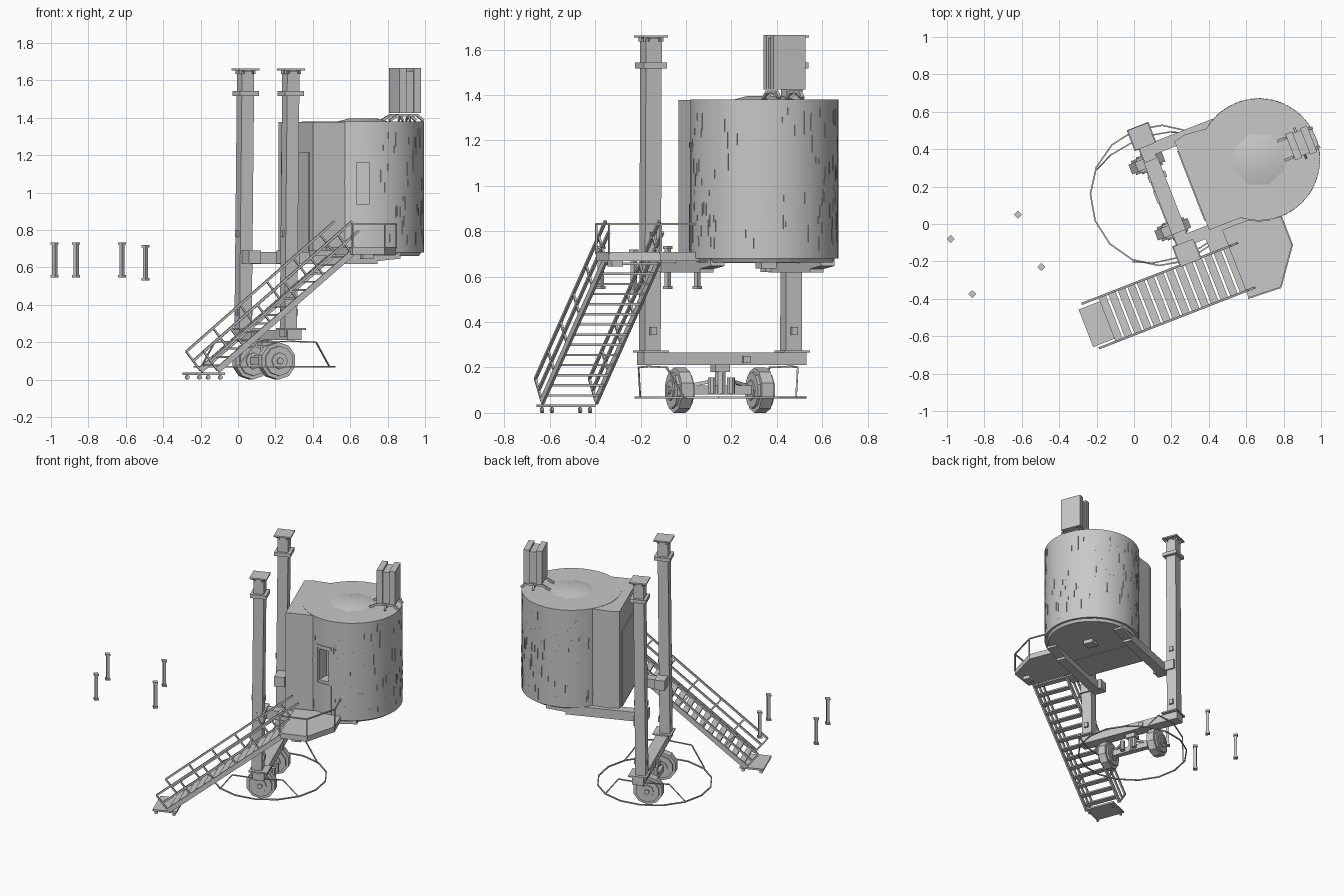
import bpy, bmesh, math, random
from mathutils import Matrix, Vector

if "Cube" in bpy.data.objects:
    bpy.data.objects.remove(bpy.data.objects["Cube"])
random.seed(4)

# Shared frame: origin under the drum, turned so that the masts lie on -x
FRAME = Matrix.Translation((0.668, 0.345, 0)) @ Matrix.Rotation(math.radians(21.3), 4, 'Z')

GREY = bpy.data.materials.new("light grey")
GREY.use_nodes = True
GREY.diffuse_color = (0.58, 0.58, 0.58, 1)
GREY.node_tree.nodes["Principled BSDF"].inputs["Base Color"].default_value = GREY.diffuse_color


def box(bm, size, at, turn=None):
    m = Matrix.Translation(at) @ (turn or Matrix()) @ Matrix.Diagonal((*size, 1))
    bmesh.ops.create_cube(bm, size=1, matrix=m)


def cyl(bm, r1, r2, depth, at, sides, axis='Z'):
    turn = Matrix.Rotation(math.pi / 2, 4, 'X') if axis == 'Y' else Matrix()
    bmesh.ops.create_cone(bm, cap_ends=True, segments=sides, radius1=r1, radius2=r2,
                          depth=depth, matrix=Matrix.Translation(at) @ turn)


def bar(bm, p, q, w=0.01, h=None):
    """Square bar from p to q; h is its height across."""
    p, q = Vector(p), Vector(q)
    d = q - p
    box(bm, (w, h or w, d.length), (p + q) / 2, d.to_track_quat('Z', 'Y').to_matrix().to_4x4())


def path(bm, pts, w=0.01):
    for p, q in zip(pts, pts[1:]):
        bar(bm, p, q, w)


def prism(bm, outline, z0, z1):
    face = bm.faces.new([bm.verts.new((x, y, z0)) for x, y in outline])
    new = bmesh.ops.extrude_face_region(bm, geom=[face])["geom"]
    bmesh.ops.translate(bm, verts=[v for v in new if isinstance(v, bmesh.types.BMVert)],
                        vec=(0, 0, z1 - z0))


def finish(name, bm, smooth=False):
    bmesh.ops.recalc_face_normals(bm, faces=bm.faces)
    mesh = bpy.data.meshes.new(name)
    bm.to_mesh(mesh)
    bm.free()
    mesh.materials.append(GREY)
    ob = bpy.data.objects.new(name, mesh)
    ob.matrix_world = FRAME
    bpy.context.collection.objects.link(ob)
    if smooth:
        bpy.ops.object.select_all(action='DESELECT')
        ob.select_set(True)
        bpy.context.view_layer.objects.active = ob
        bpy.ops.object.shade_smooth_by_angle(angle=math.radians(35))
    return ob


# Drum body
R, Z0, Z1 = 0.326, 0.68, 1.38
DOOR = math.radians(-111.3)
bm = bmesh.new()
cyl(bm, R, R, Z1 - Z0, (0, 0, (Z0 + Z1) / 2), 48)
drum = finish("drum", bm, smooth=True)

# Window pocket cut into the drum
bm = bmesh.new()
box(bm, (0.16, 0.07, 0.22), (R * math.cos(DOOR), R * math.sin(DOOR), 1.05),
    Matrix.Rotation(DOOR, 4, 'Z'))
cutter = finish("window_cutter", bm)
cutter.hide_render = True
mod = drum.modifiers.new("window", 'BOOLEAN')
mod.object, mod.solver = cutter, 'EXACT'
bpy.ops.object.select_all(action='DESELECT')
drum.select_set(True)
bpy.context.view_layer.objects.active = drum
bpy.ops.object.modifier_apply(modifier="window")
bpy.data.objects.remove(cutter)

# Bottom flange and roof hatch
bm = bmesh.new()
cyl(bm, 0.30, 0.312, 0.02, (0, 0, 0.672), 32)
box(bm, (0.07, 0.07, 0.03), (0.02, 0, 0.65))
finish("drum_base", bm)
bm = bmesh.new()
cyl(bm, 0.145, 0.08, 0.016, (0, 0, 1.388), 8)
finish("roof_hatch", bm, smooth=True)

# Door frame bent around the drum
bm = bmesh.new()
for z0, z1 in ((1.17, 1.19), (0.71, 0.92)):
    arc = [DOOR + 0.18 * t / 4 for t in range(-4, 5)]
    ring = [(0.331 * math.cos(a), 0.331 * math.sin(a)) for a in arc]
    ring += [(0.322 * math.cos(a), 0.322 * math.sin(a)) for a in reversed(arc)]
    prism(bm, ring, z0, z1)
for side in (-1, 1):
    a = DOOR + side * 0.165
    box(bm, (0.008, 0.012, 0.25), (0.327 * math.cos(a), 0.327 * math.sin(a), 1.045),
        Matrix.Rotation(a, 4, 'Z'))
finish("drum_door", bm)

# Short upright strips scattered over the cladding
bm = bmesh.new()
for i in range(260):
    a = random.uniform(-2.3, 2.3)
    length = random.uniform(0.02, 0.08)
    z = random.uniform(Z0 + 0.05, Z1 - 0.05)
    if abs(a - DOOR) > 0.22:
        box(bm, (0.003, 0.004, length), (R * math.cos(a), R * math.sin(a), z),
            Matrix.Rotation(a, 4, 'Z'))
finish("cladding_strips", bm)

# Entry housing between drum and masts, with its door
bm = bmesh.new()
prism(bm, [(-0.385, -0.255), (-0.15, -0.255), (-0.15, 0.25), (-0.32, 0.268), (-0.385, 0.255)],
      0.66, 1.378)
finish("entry_housing", bm)
bm = bmesh.new()
box(bm, (0.008, 0.40, 0.54), (-0.387, 0, 0.945))
finish("entry_door", bm)

# Roof unit: two slabs around a core, on two skids
bm = bmesh.new()
for u in (0.2, 0.285):
    box(bm, (0.04, 0.15, 0.24), (u, 0, 1.545))
box(bm, (0.06, 0.13, 0.225), (0.242, 0, 1.538))
finish("roof_unit", bm)
bm = bmesh.new()
for v in (-0.055, 0.055):
    path(bm, [(0.13, v, 1.385), (0.18, v, 1.413), (0.29, v, 1.413), (0.325, v, 1.385)], 0.014)
    path(bm, [(0.238, v - 0.03, 1.385), (0.238, v, 1.412), (0.238, v + 0.03, 1.385)])
finish("roof_unit_skids", bm)

# Masts, carrying arms and wheels on both sides
MX = -0.54
for side, label, v in ((1, "left", 0.342), (-1, "right", -0.325)):
    bm = bmesh.new()
    bar(bm, (MX - 0.015, v, 0.23), (MX, v, 1.65), 0.075, 0.07)
    box(bm, (0.11, 0.11, 0.025), (MX, v, 1.53))
    box(bm, (0.115, 0.115, 0.01), (MX, v, 1.658))
    box(bm, (0.125, 0.12, 0.01), (MX, v, 0.27))
    for t in (-1, 1):
        box(bm, (0.095, 0.005, 0.02), (MX, v + 0.025 * t, 1.645))
        box(bm, (0.005, 0.095, 0.02), (MX + 0.025 * t, v, 1.645))
    for z in (0.36, 0.78):
        box(bm, (0.09, 0.03, 0.035), (MX - 0.01, v, z))
    finish(label + "_mast", bm)

    bm = bmesh.new()
    box(bm, (0.07, 0.16, 0.07), (MX, 0.285 * side, 0.655))
    box(bm, (0.50, 0.065, 0.065), (-0.28, 0.26 * side, 0.65))
    bar(bm, (-0.04, 0.26 * side, 0.648), (0.10, 0.26 * side, 0.662), 0.065, 0.03)
    finish(label + "_carrying_arm", bm)

    bm = bmesh.new()
    v = 0.01 + 0.19 * side
    cyl(bm, 0.1, 0.1, 0.055, (-0.565, v, 0.1), 10, 'Y')
    cyl(bm, 0.08, 0.08, 0.08, (-0.565, v, 0.1), 10, 'Y')
    cyl(bm, 0.045, 0.045, 0.095, (-0.565, v, 0.1), 8, 'Y')
    cyl(bm, 0.018, 0.018, 0.115, (-0.565, v, 0.1), 8, 'Y')
    finish(label + "_wheel", bm)

# Chassis: beam, axle and steering parts
bm = bmesh.new()
box(bm, (0.08, 0.77, 0.055), (MX, 0.01, 0.238))
box(bm, (0.04, 0.3, 0.04), (-0.565, 0.01, 0.1))
box(bm, (0.06, 0.07, 0.03), (-0.56, 0.01, 0.195))
cyl(bm, 0.025, 0.025, 0.13, (-0.56, 0.01, 0.15), 8)
for v in (-0.045, 0.045):
    cyl(bm, 0.018, 0.018, 0.07, (-0.52, v, 0.12), 8)
    bar(bm, (-0.52, v, 0.14), (-0.565, v * 3, 0.12), 0.015)
box(bm, (0.1, 0.035, 0.03), (MX, 0.11, 0.235))
finish("chassis", bm)

# Ground ring held by bent struts
bm = bmesh.new()
N, RR = 16, 0.375
path(bm, [(-0.56 + RR * math.cos(math.tau * i / N), 0.012 + RR * math.sin(math.tau * i / N), 0.068)
          for i in range(N + 1)], 0.008)
for s in (-1, 1):
    for t in (-1, 1):
        path(bm, [(MX, 0.34 * s, 0.205), (-0.56 + 0.17 * t, 0.31 * s, 0.2),
                  (-0.56 + 0.265 * t, 0.265 * s, 0.068)], 0.007)
finish("ground_ring", bm)

# Staircase: stringers, treads and handrails
A, B = Vector((-1.08, 0, 0.05)), Vector((-0.31, 0, 0.675))
UP = Vector((-0.08, 0, 0.1))
STEPS = 14
bm = bmesh.new()
rails = bmesh.new()
for v in (-0.375, -0.63):
    off = Vector((0, v, 0))
    bar(bm, A + off, B + off, 0.012, 0.032)
    for k in (0.5, 1):
        bar(rails, A + off + UP * k, B + off + UP * k + Vector((0.08, 0, 0.07)), 0.012)
    for i in range(6):
        foot = A.lerp(B, i / 5) + off
        bar(rails, foot, foot + UP, 0.01)
for i in range(STEPS):
    p = A.lerp(B, (i + 0.6) / STEPS)
    box(bm, (0.042, 0.25, 0.01), (p.x, -0.5025, p.z))
finish("stairs", bm)
finish("stair_rails", rails)

# Foot pad with small castors
bm = bmesh.new()
box(bm, (0.16, 0.215, 0.012), (-1.11, -0.505, 0.032))
for u in (-1.17, -1.05):
    for v in (-0.595, -0.415):
        cyl(bm, 0.012, 0.012, 0.012, (u, v, 0.012), 8, 'Y')
        box(bm, (0.006, 0.006, 0.02), (u, v, 0.022))
finish("stair_foot_pad", bm)

# Landing with a single rail around its outer edge
bm = bmesh.new()
edge = [(-0.32, -0.67), (-0.14, -0.68), (0.0, -0.49), (0.0, -0.28)]
prism(bm, edge + [(-0.32, -0.28)], 0.67, 0.708)
box(bm, (0.1, 0.1, 0.03), (-0.37, -0.33, 0.675))
box(bm, (0.06, 0.05, 0.03), (-0.22, -0.62, 0.66))
finish("landing", bm)
bm = bmesh.new()
path(bm, [(u, v, 0.832) for u, v in edge], 0.008)
for u, v in edge:
    bar(bm, (u, v, 0.7), (u, v, 0.835), 0.008)
finish("landing_rail", bm)

# Four loose posts standing apart
inverse = FRAME.inverted()
for i, (x, y, z) in enumerate([(-0.98, -0.08, 0.64), (-0.865, -0.375, 0.64),
                               (-0.62, 0.05, 0.64), (-0.495, -0.23, 0.625)]):
    bm = bmesh.new()
    p = inverse @ Vector((x, y, z))
    turn = Matrix.Rotation(math.radians(25), 4, 'Z')
    box(bm, (0.02, 0.02, 0.18), p, turn)
    for dz in (-0.088, 0.088):
        box(bm, (0.03, 0.03, 0.012), p + Vector((0, 0, dz)), turn)
    finish(f"loose_post_{i + 1}", bm)
